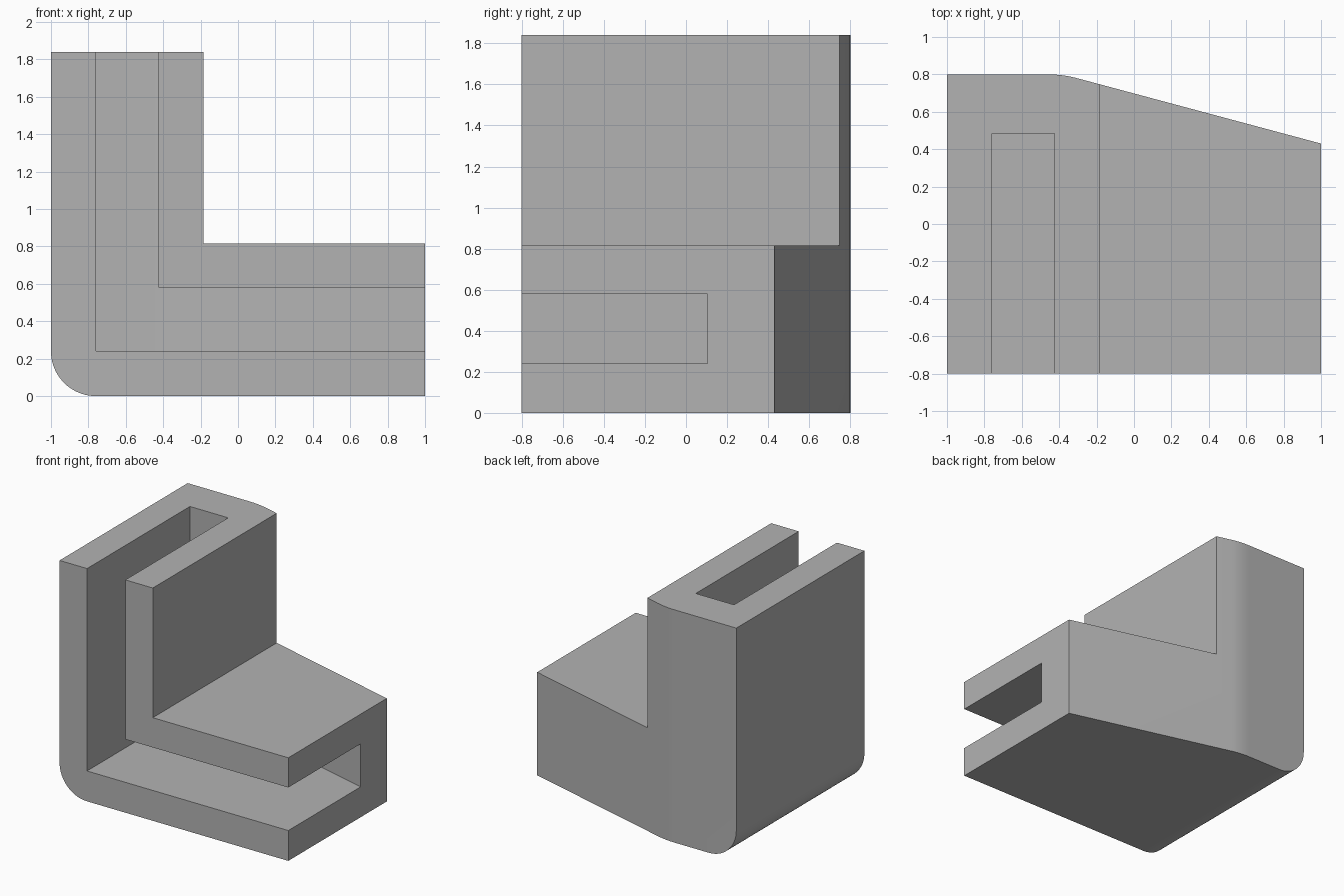
import bpy, bmesh
from math import sin, cos, tan, radians
from mathutils import Vector

if "Cube" in bpy.data.objects:
    bpy.data.objects.remove(bpy.data.objects["Cube"])

HEIGHT = 1.84
SLOPE = radians(15)      # slant of the back face
BEND_X, BEND_Y, BEND_R = -0.46, 0.2, 0.6

grey = bpy.data.materials.new("plain grey")
grey.use_nodes = True
colour = (0.45, 0.45, 0.45, 1)
grey.diffuse_color = colour
grey.node_tree.nodes["Principled BSDF"].inputs["Base Color"].default_value = colour


def arc(cx, cy, r, start, end, steps):
    angles = [radians(start + (end - start) * i / steps) for i in range(steps + 1)]
    return [(cx + r * cos(a), cy + r * sin(a)) for a in angles]


def prism(name, outline, to_3d, sweep, helper=True):
    """Extrude a 2D outline along a sweep vector."""
    bm = bmesh.new()
    face = bm.faces.new([bm.verts.new(to_3d(u, v)) for u, v in outline])
    extruded = bmesh.ops.extrude_face_region(bm, geom=[face], use_keep_orig=True)["geom"]
    bmesh.ops.translate(bm, vec=sweep,
                        verts=[g for g in extruded if isinstance(g, bmesh.types.BMVert)])
    bmesh.ops.recalc_face_normals(bm, faces=bm.faces)
    mesh = bpy.data.meshes.new(name)
    bm.to_mesh(mesh)
    bm.free()
    mesh.materials.append(grey)
    obj = bpy.data.objects.new(name, mesh)
    bpy.context.collection.objects.link(obj)
    obj.hide_render = helper
    return obj


def plan(name, radius, x0, x1, y0):
    """Upright prism whose back edge bends from straight to slanted."""
    bend = arc(BEND_X, BEND_Y, radius, 90, 75, 10)
    bx, by = bend[-1]
    outline = [(x0, y0), (x0, bend[0][1])] + bend
    outline += [(x1, by - (x1 - bx) * tan(SLOPE)), (x1, y0)]
    return prism(name, outline, lambda u, v: (u, v, -0.5), Vector((0, 0, 3)))


def side_profile(name, outline, y0, helper):
    return prism(name, outline, lambda u, v: (u, y0, v), Vector((0, 2.5, 0)), helper)


def combine(target, tool, operation):
    mod = target.modifiers.new(operation.lower(), "BOOLEAN")
    mod.operation, mod.object, mod.solver = operation, tool, "EXACT"
    bpy.context.view_layer.objects.active = target
    bpy.ops.object.modifier_apply(modifier=mod.name)
    bpy.data.objects.remove(tool)


# L-shaped body with a rounded outer corner, trimmed to the slanted back
corner = arc(-0.76, 0.24, 0.24, 180, 270, 20)
body = side_profile("corner_bracket", [(-1, HEIGHT)] + corner + [
    (1, 0), (1, 0.815), (-0.185, 0.815), (-0.185, HEIGHT)], -0.8, False)
combine(body, plan("body_plan", BEND_R, -1.5, 1.5, -1.5), "INTERSECT")

# L-shaped channel, open at the front, top and right end
channel = side_profile("channel_cutter", [
    (-0.76, 2.2), (-0.76, 0.24), (1.3, 0.24), (1.3, 0.58), (-0.425, 0.58), (-0.425, 2.2)],
    -1.0, True)
combine(channel, plan("channel_plan", BEND_R - 0.315, -1.5, 1.5, -1.5), "INTERSECT")
combine(body, channel, "DIFFERENCE")

# Smooth bends, crisp edges
bpy.ops.object.select_all(action="DESELECT")
body.select_set(True)
bpy.context.view_layer.objects.active = body
bpy.ops.object.shade_smooth_by_angle(angle=radians(20))
